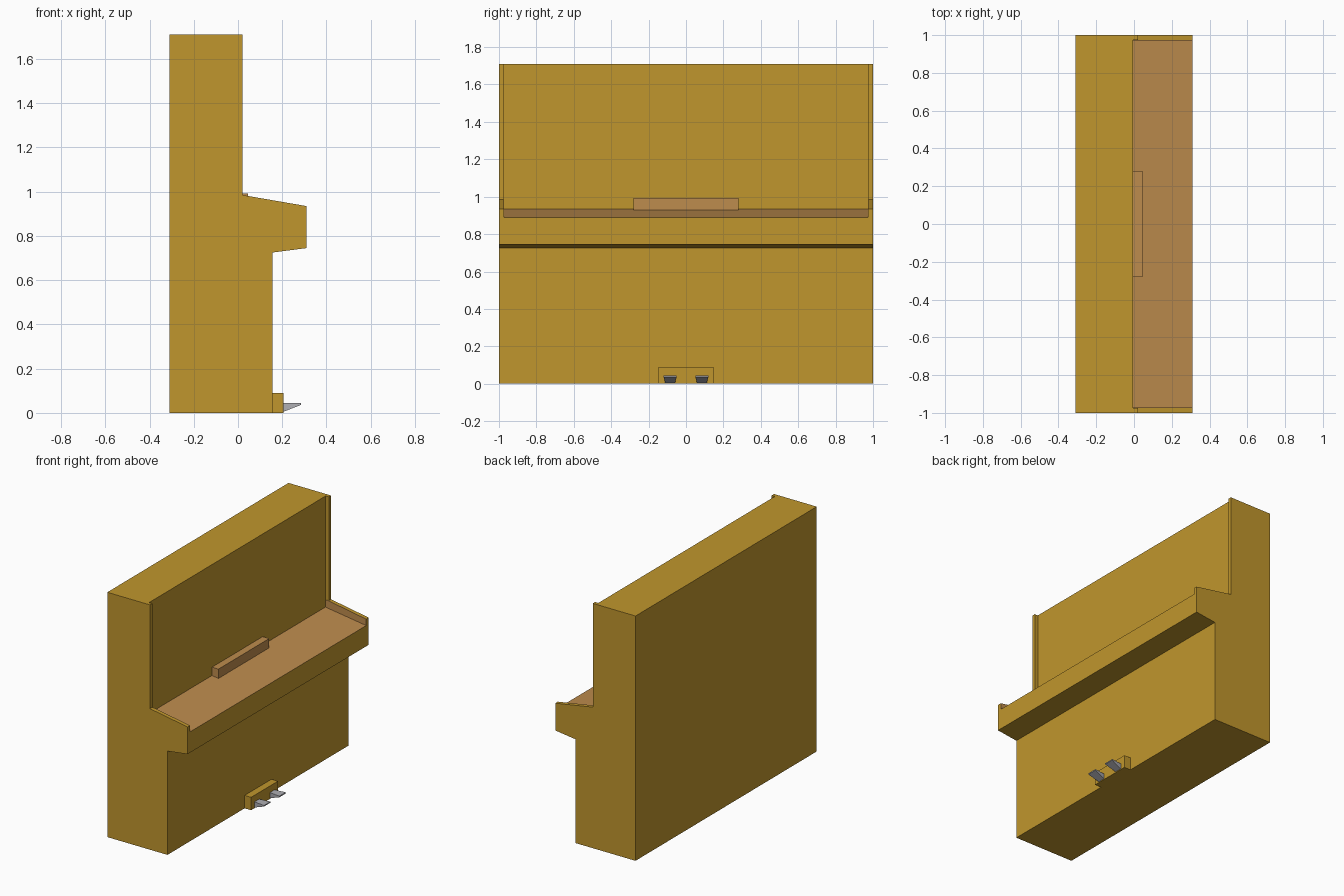
import bpy, bmesh

if "Cube" in bpy.data.objects:
    bpy.data.objects.remove(bpy.data.objects["Cube"])


def material(name, rgb):
    m = bpy.data.materials.new(name)
    m.diffuse_color = (*rgb, 1)
    m.use_nodes = True
    m.node_tree.nodes["Principled BSDF"].inputs["Base Color"].default_value = m.diffuse_color
    return m


wood = material("golden wood", (0.53, 0.305, 0.026))
lid_wood = material("light brown wood", (0.515, 0.262, 0.075))
metal = material("grey metal", (0.42, 0.42, 0.45))


def finish(name, bm, *mats):
    bmesh.ops.recalc_face_normals(bm, faces=bm.faces)
    me = bpy.data.meshes.new(name)
    bm.to_mesh(me)
    bm.free()
    for m in mats:
        me.materials.append(m)
    ob = bpy.data.objects.new(name, me)
    bpy.context.collection.objects.link(ob)
    return ob


def extrude(name, profile, y0, y1, *mats):
    """Extrude an x-z profile from y0 to y1."""
    bm = bmesh.new()
    face = bm.faces.new([bm.verts.new((x, y0, z)) for x, z in profile])
    new = bmesh.ops.extrude_face_region(bm, geom=[face])["geom"]
    bmesh.ops.translate(bm, vec=(0, y1 - y0, 0),
                        verts=[v for v in new if isinstance(v, bmesh.types.BMVert)])
    if face.is_valid and len(bm.faces) < len(profile) + 2:
        bm.faces.new([v for v in face.verts])
    return finish(name, bm, *mats)


def rect(x0, x1, z0, z1):
    return [(x0, z0), (x1, z0), (x1, z1), (x0, z1)]


T = 0.975  # inner face of the side panels
lower = [(-0.31, 0), (0.155, 0), (0.155, 0.725), (0.31, 0.745)]

# Main case; the sloping keyboard lid is the brown upward face below the top
case = extrude("case", lower + [(0.31, 0.89), (-0.005, 0.935), (-0.005, 1.71), (-0.31, 1.71)],
               -T, T, wood, lid_wood)
for p in case.data.polygons:
    if p.normal.z > 0.5 and p.center.z < 1.2:
        p.material_index = 1

# Side panels with brown facing on the inside of the keyboard cheeks
side = lower + [(0.31, 0.935), (0.02, 0.985), (0.02, 1.71), (-0.31, 1.71)]
cheek = [(-0.005, 0.935), (0.31, 0.89), (0.31, 0.935), (0.02, 0.985), (-0.005, 0.985)]
for s, label in ((-1, "near"), (1, "far")):
    extrude(label + "_side_panel", side, s * T, s * 1.0, wood)
    extrude(label + "_cheek_facing", cheek, s * (T - 0.003), s * T, lid_wood)

# Music ledge on the lid
extrude("music_ledge", rect(-0.005, 0.045, 0.925, 0.993), -0.28, 0.28, lid_wood)

# Pedal block and two wedge pedals that widen toward the tip and the top
extrude("pedal_block", rect(0.155, 0.205, 0, 0.09), -0.148, 0.148, wood)
for s, label in ((-1, "left"), (1, "right")):
    bm = bmesh.new()
    bmesh.ops.create_cube(bm, size=1)
    for v in bm.verts:
        tip, top = v.co.x > 0, v.co.z > 0
        half = 0.035 if tip else 0.026
        v.co.y = s * 0.085 + (half if v.co.y > 0 else -half)
        v.co.z = 0.044 if top else (0.036 if tip else 0.005)
        v.co.x = 0.285 if tip else 0.205
    finish(label + "_pedal", bm, metal)
